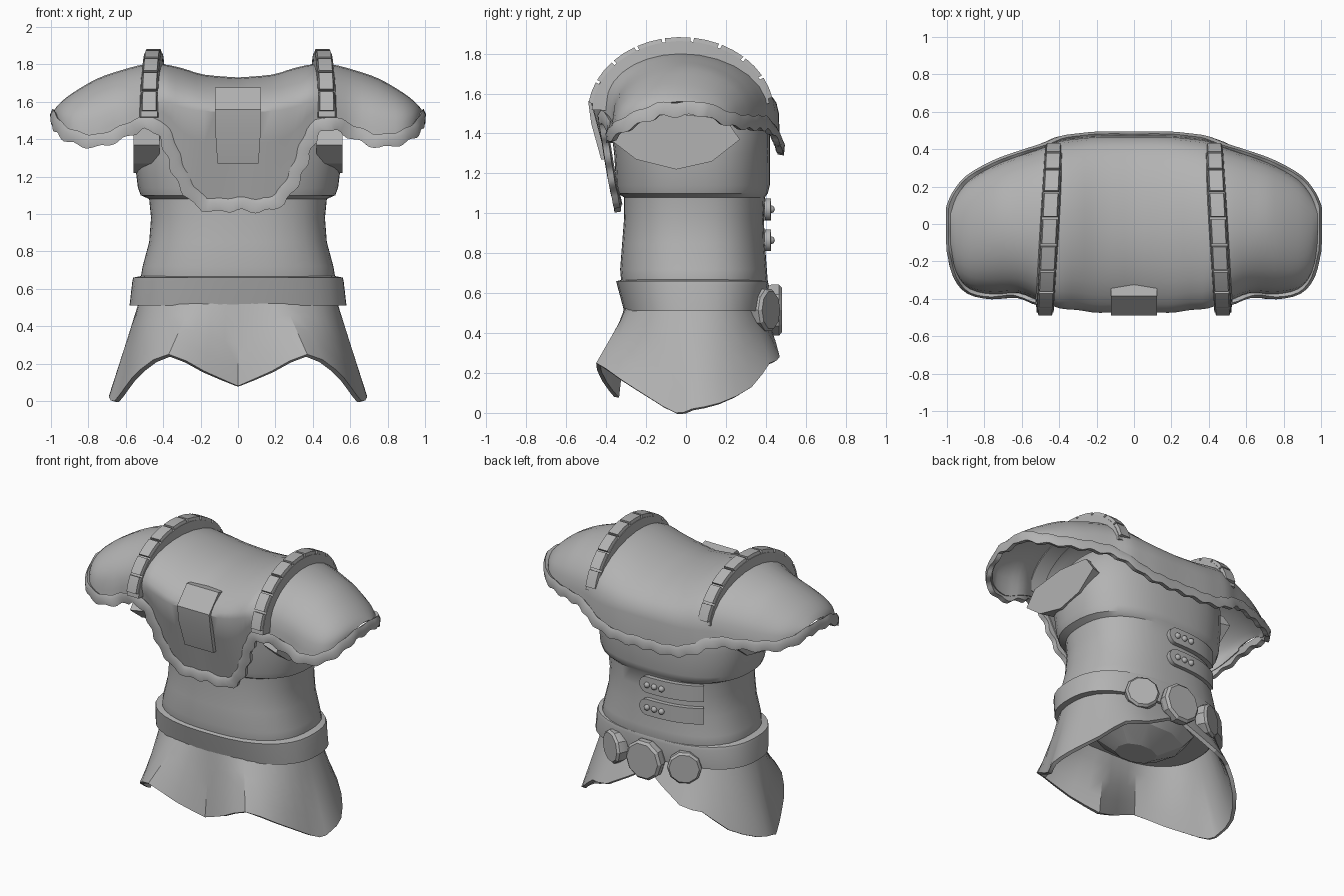
import bpy, bmesh, math
from math import sin, cos, pi, radians
from mathutils import Vector, Matrix

if "Cube" in bpy.data.objects:
    bpy.data.objects.remove(bpy.data.objects["Cube"], do_unlink=True)

steel = bpy.data.materials.new("grey steel")
GREY = (0.45, 0.45, 0.45, 1)
steel.use_nodes = True
steel.diffuse_color = GREY
steel.node_tree.nodes["Principled BSDF"].inputs["Base Color"].default_value = GREY


# ---------- helpers ----------
def make(name, verts, faces, thick=0, angle=35, offset=-1):
    mesh = bpy.data.meshes.new(name)
    mesh.from_pydata([tuple(v) for v in verts], [], faces)
    bm = bmesh.new()
    bm.from_mesh(mesh)
    bmesh.ops.remove_doubles(bm, verts=bm.verts, dist=0.0005)
    bmesh.ops.recalc_face_normals(bm, faces=bm.faces)
    bm.to_mesh(mesh)
    bm.free()
    mesh.materials.append(steel)
    ob = bpy.data.objects.new(name, mesh)
    bpy.context.collection.objects.link(ob)
    bpy.ops.object.select_all(action='DESELECT')
    bpy.context.view_layer.objects.active = ob
    ob.select_set(True)
    if thick:
        mod = ob.modifiers.new("thickness", 'SOLIDIFY')
        mod.thickness = thick
        mod.offset = offset
        bpy.ops.object.modifier_apply(modifier=mod.name)
    bpy.ops.object.shade_smooth_by_angle(angle=radians(angle))


def loft(name, rows, closed=True, caps=False, loop=False, **kw):
    """Skin a list of equal-length point rows."""
    n, m = len(rows[0]), len(rows)
    verts = [p for r in rows for p in r]
    faces = [(i * n + j, i * n + (j + 1) % n, (i + 1) % m * n + (j + 1) % n, (i + 1) % m * n + j)
             for i in range(m if loop else m - 1) for j in range(n if closed else n - 1)]
    if caps:
        faces += [tuple(range(n)), tuple(range((m - 1) * n, m * n))]
    make(name, verts, faces, **kw)


def catmull(pts, steps):
    """Smooth interpolation through rows of numbers."""
    out = []
    for i in range(len(pts) - 1):
        a, b, c, d = (pts[max(0, min(len(pts) - 1, i + k))] for k in (-1, 0, 1, 2))
        for s in range(steps):
            t = s / steps
            out.append([q + t / 2 * (r - p + t * (2*p - 5*q + 4*r - w + t * (3*q - p - 3*r + w)))
                        for p, q, r, w in zip(a, b, c, d)])
    return out + [list(pts[-1])]


EXP = 2.5


def ring(z, rx, yf, yb, n=40):
    cy, ry = (yf + yb) / 2, (yb - yf) / 2
    pts = []
    for i in range(n):
        c, s = cos(2 * pi * i / n), sin(2 * pi * i / n)
        f = (abs(c) ** EXP + abs(s) ** EXP) ** (-1 / EXP)
        pts.append((rx * c * f, cy + ry * s * f, z))
    return pts


# ---------- torso, underside and belt ----------
TORSO = [(.50, .50, -.30, .36), (.66, .52, -.325, .41), (.72, .51, -.33, .405),
         (.85, .475, -.32, .395), (.98, .465, -.31, .39), (1.08, .475, -.31, .395),
         (1.10, .52, -.34, .41), (1.14, .535, -.35, .42), (1.30, .555, -.36, .42),
         (1.45, .555, -.38, .42), (1.60, .45, -.30, .36)]
loft("torso", [ring(*r) for r in TORSO], caps=True)
loft("underside", [ring(z, r, -.6 * r, r * .85, n=10) for z, r in ((.52, .38), (.43, .3), (.35, .14))],
     caps=True, angle=20)
loft("belt", [ring(*r) for r in ((.67, .51, -.31, .39), (.66, .56, -.35, .41), (.64, .565, -.345, .415),
                                 (.51, .58, -.31, .40), (.51, .50, -.28, .37))], loop=True)

# ---------- flared skirt with scalloped hem ----------
HEM = [(0, -.36, .08), (.18, -.42, .16), (.37, -.45, .25), (.52, -.33, .17), (.60, -.19, .08),
       (.66, -.05, 0), (.69, .03, .02), (.67, .17, .05), (.56, .33, .13), (.42, .42, .25),
       (.28, .47, .28), (0, .42, .44)]
half = catmull(HEM, 2)
hem = half + [[-x, y, z] for x, y, z in half[-2:0:-1]]
waist = []
for x, y, z in hem:
    dx, dy = x / .53, (y - .03) / .34
    f = (abs(dx) ** EXP + abs(dy) ** EXP) ** (-1 / EXP)
    waist.append(Vector((x * f, .03 + (y - .03) * f, .53)))
loft("skirt", [[w.lerp(Vector(h), s) for w, h in zip(waist, hem)] for s in (0, .25, .5, .75, 1)],
     thick=.025, angle=22)

# ---------- shoulder mantle ----------
# x, front y, front bulge z, hem y, hem z, top z, back y, back bulge z, back hem z
MANTLE = [(0, -.46, 1.55, -.34, 1.05, 1.73, .465, 1.5, 1.33),
          (.18, -.475, 1.55, -.34, 1.05, 1.745, .465, 1.5, 1.33),
          (.30, -.46, 1.57, -.37, 1.18, 1.78, .455, 1.5, 1.35),
          (.40, -.45, 1.60, -.41, 1.43, 1.80, .44, 1.51, 1.39),
          (.50, -.41, 1.56, -.415, 1.48, 1.80, .40, 1.51, 1.44),
          (.62, -.365, 1.51, -.37, 1.43, 1.77, .36, 1.5, 1.45),
          (.75, -.37, 1.45, -.38, 1.385, 1.725, .31, 1.48, 1.45),
          (.88, -.345, 1.45, -.35, 1.41, 1.65, .235, 1.48, 1.46),
          (.95, -.26, 1.49, -.265, 1.46, 1.595, .15, 1.5, 1.49),
          (.98, -.13, 1.53, -.13, 1.515, 1.56, .08, 1.53, 1.52)]
right = catmull(MANTLE, 3)
stations = [[-s[0]] + s[1:] for s in right[:0:-1]] + right


def section(s):
    x, yf, zf, yh, zh, zt, yb, zb, zbh = s
    yc = -.03 if abs(x) < .7 else (yf + yb) / 2
    slope = 1 + .4 * max(0, 1 - abs(x) / .4)
    pts = [(x, yh + (yf - yh) * t, zh + (zf - zh) * t) for t in (0, .33, .67)]
    for i in range(15):
        a = pi * i / 14
        y, z, p = (yf, zf, slope) if i < 7 else (yb, zb, 1)
        pts.append((x, yc + (y - yc) * abs(cos(a)), z + (zt - z) * max(0, sin(a)) ** p))
    return pts + [(x, yb + .005, zbh)]


grid = [section(s) for s in stations]
loft("mantle", grid, closed=False, thick=.02)

# ---------- wavy rolled trim along the mantle hem ----------
edge = [Vector(r[0]) for r in grid] + [Vector(r[-1]) for r in reversed(grid)]
edge.append(edge[0])
path = []
for a, b in zip(edge, edge[1:]):
    n = max(1, round((b - a).length / .025))
    path += [a.lerp(b, k / n) for k in range(n)]
rows, run = [], 0
for i, p in enumerate(path):
    prev, nxt = path[i - 2], path[(i + 2) % len(path)]
    run += (p - path[i - 1]).length if i else 0
    tangent = (nxt - prev).normalized()
    out = Vector((p.x - max(-.6, min(.6, p.x)), p.y, 0)).normalized()
    up = out.cross(tangent).normalized()
    wave = .009 * sin(run * 2 * pi / .13)
    rows.append([p + out * o + up * u for o, u in
                 ((-.015, .02), (.012, .04 + wave / 2), (.025, .015), (.02, wave - .03), (-.012, wave - .025))])
loft("hem_trim", rows, loop=True, angle=40)

# ---------- segmented shoulder ridges ----------
def arc_block(name, side, t0, t1, low, high, wide, n):
    rows = []
    for i in range(n + 1):
        a = radians(t0 + (t1 - t0) * i / n)
        x = .452 + .023 * cos(a)
        rows.append([(side * (x + w), -.025 - (.46 + h) * cos(a), 1.5 + (.375 + h) * sin(a))
                     for w, h in ((-wide - .008, low), (-wide, high), (wide, high), (wide + .008, low))])
    loft(name, rows, caps=True, angle=25)


for side, label in ((1, "left"), (-1, "right")):
    arc_block(label + "_ridge_base", side, 3, 172, -.10, -.012, .045, 24)
    for k in range(9):
        t = 8 + k * 18
        arc_block(f"{label}_ridge_plate_{k + 1}", side, t, t + 16, -.02, .008, .036, 2)

# ---------- folded plate on the chest ----------
PLATE = [(-.30, 1.66), (-.385, 1.675), (-.49, 1.56), (-.475, 1.45), (-.425, 1.27), (-.37, 1.27), (-.40, 1.5)]
loft("chest_plate", [[(x * (1 if z > 1.4 else .9), y, z) for y, z in PLATE] for x in (-.122, .122)],
     caps=True, angle=20)

# ---------- arm hole caps ----------
RIM = [(-.38, 1.37), (-.25, 1.27), (-.05, 1.22), (.13, 1.26), (.27, 1.37), (.2, 1.47), (-.05, 1.5), (-.3, 1.47)]
for side, label in ((1, "left"), (-1, "right")):
    loft(label + "_arm_cap", [[(side * x, y * s, z) for y, z in RIM] for x, s in ((.42, .85), (.56, 1))],
         caps=True, angle=20)

# ---------- back straps with studs ----------
for zc, label in ((1.02, "upper"), (.865, "lower")):
    rows = []
    for i in range(25):
        x = .06 - .42 * (i / 24) ** 1.3
        h = .055 * math.sqrt(max(.02, 1 - max(0, (x - .005) / .055) ** 2))
        y = .04 + .37 * (1 - abs(x / .475) ** EXP) ** (1 / EXP)
        rows.append([(x, y, zc - h), (x, y, zc + h)])
    loft(label + "_strap", rows, closed=False, thick=.03, offset=0)
    for k in range(3):
        bm = bmesh.new()
        bmesh.ops.create_uvsphere(bm, u_segments=12, v_segments=8, radius=.02,
                                  matrix=Matrix.Translation((-.055 * k, .425, zc)))
        verts = [v.co.copy() for v in bm.verts]
        faces = [[v.index for v in f.verts] for f in bm.faces]
        bm.free()
        make(f"{label}_stud_{k + 1}", verts, faces, angle=60)

# ---------- belt medallions ----------
for x, y, turn, r, label in ((0, .45, 0, .135, "centre"), (.27, .4, -28, .11, "left"), (-.27, .4, 28, .11, "right")):
    place = Matrix.Translation((x, y, .515)) @ Matrix.Rotation(radians(turn), 4, 'Z') @ Matrix.Rotation(-pi / 2, 4, 'X')
    rows = [[place @ Vector((r * f * cos(k * pi / 5), r * f * sin(k * pi / 5), h)) for k in range(10)]
            for f, h in ((.9, -.05), (1, -.02), (1, .015), (.88, .03))]
    loft(label + "_medallion", rows, caps=True, angle=20)
